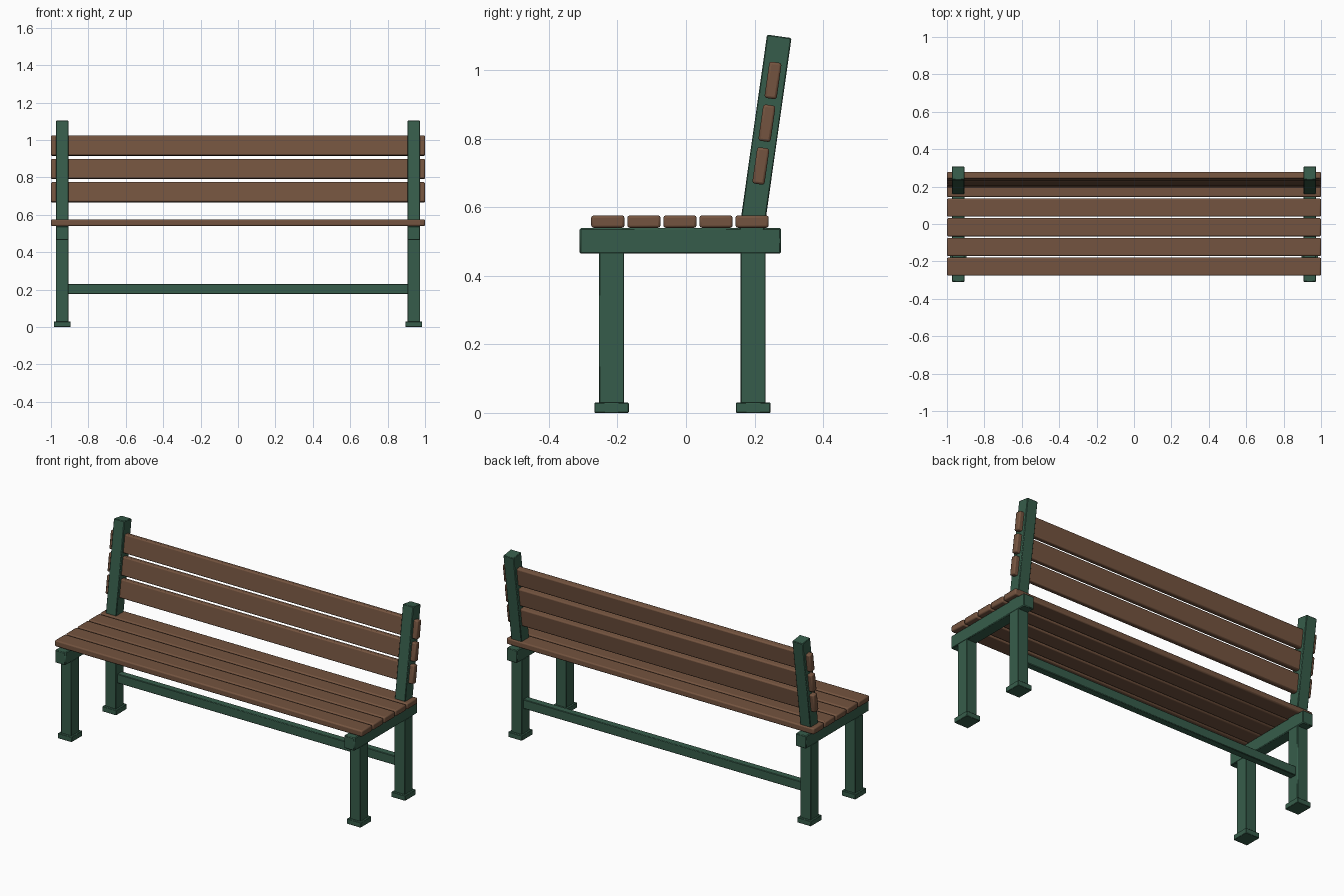
import bpy, math
from mathutils import Vector

if "Cube" in bpy.data.objects:
    bpy.data.objects.remove(bpy.data.objects["Cube"])


def material(name, rgb):
    m = bpy.data.materials.new(name)
    m.diffuse_color = (*rgb, 1.0)
    m.use_nodes = True
    m.node_tree.nodes["Principled BSDF"].inputs["Base Color"].default_value = m.diffuse_color
    return m


GREEN = material("green painted metal", (0.037, 0.108, 0.069))
WOOD = material("brown wood", (0.175, 0.088, 0.050))


def box(name, centre, size, mat, bevel=0.003, segments=1, tilt=0.0):
    """Box with slightly eased edges; tilt leans it backwards."""
    bpy.ops.mesh.primitive_cube_add(size=1, location=centre)
    ob = bpy.context.object
    ob.name = name
    ob.scale = size
    bpy.ops.object.transform_apply(location=False, rotation=False, scale=True)
    ob.rotation_euler.x = -tilt
    b = ob.modifiers.new("eased edges", 'BEVEL')
    b.width = bevel
    b.segments = segments
    ob.data.materials.append(mat)
    bpy.ops.object.shade_smooth_by_angle(angle=math.radians(35))
    return ob


SIDE_X = 0.94      # centre line of each side frame
BAR = 0.068        # frame bar thickness
BACK_Y = 0.196
TILT = math.radians(8.1)
UP = Vector((0, math.sin(TILT), math.cos(TILT)))     # direction along the backrest
BACK_MID = Vector((0, 0.236, 0.845))                 # middle backrest slat

for side, s in (("left", -1), ("right", 1)):
    x = s * SIDE_X
    # legs with feet
    for part, y in (("front", -0.217), ("back", BACK_Y)):
        box(f"{part}_leg_{side}", (x, y, 0.239), (BAR, 0.073, 0.458), GREEN, 0.002)
        box(f"{part}_foot_{side}", (x, y, 0.015), (0.09, 0.10, 0.03), GREEN, 0.002)
    # seat bearer
    box(f"seat_bearer_{side}", (x, -0.0165, 0.502), (BAR, 0.587, 0.075), GREEN, 0.004)
    # leaning back post, rooted in the bearer
    low, high = -0.345, 0.256
    c = BACK_MID + UP * (low + high) / 2
    box(f"back_post_{side}", (x, c.y, c.z), (BAR, 0.072, high - low), GREEN, 0.003, tilt=TILT)

# stretcher between the back legs
box("stretcher", (0, BACK_Y, 0.203), (SIDE_X * 2 - 0.04, 0.042, 0.054), GREEN, 0.003)

# seat slats
for i in range(5):
    box(f"seat_slat_{i + 1}", (0, -0.228 + 0.1052 * i, 0.558), (2.0, 0.097, 0.036), WOOD, 0.007, 2)

# backrest slats
for i in range(3):
    c = BACK_MID + UP * 0.126 * (i - 1)
    box(f"back_slat_{i + 1}", c, (2.0, 0.036, 0.107), WOOD, 0.007, 2, tilt=TILT)
